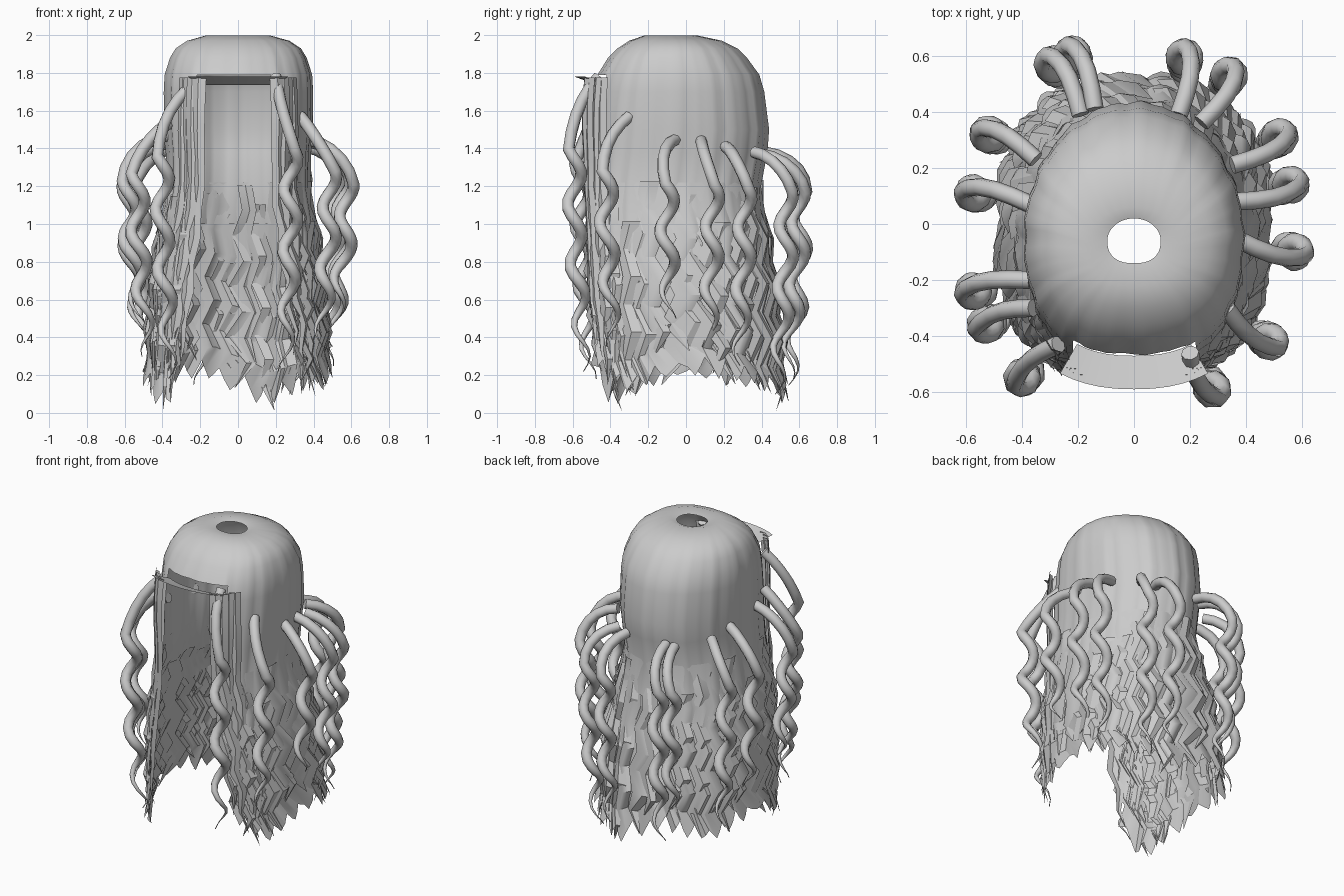
import bpy, bmesh, math, random
from mathutils import Vector

if "Cube" in bpy.data.objects:
    bpy.data.objects.remove(bpy.data.objects["Cube"])

random.seed(4)

# Body profile rows: height, half width, front y, back y
ROWS = [(1.985, .095, -.14, .02), (1.998, .17, -.22, .06), (1.97, .27, -.30, .19),
        (1.93, .33, -.36, .27), (1.88, .36, -.41, .32), (1.79, .388, -.465, .385),
        (1.70, .392, -.49, .41), (1.5, .39, -.52, .435), (1.38, .38, -.53, .425),
        (1.2, .375, -.55, .39), (1.0, .41, -.565, .42), (.8, .445, -.57, .46),
        (.6, .465, -.57, .49), (.4, .475, -.56, .51), (0, .485, -.53, .53)]


def ring_point(row, th, off=0.0):
    """Point on a horizontal ring; th = 0 is the front, positive toward +x."""
    z, a, yf, yb = row
    s, c = math.sin(th), math.cos(th)
    # Squarer in front, and squarer toward the back lower down
    e = 2 / 2.4 if c > 0 else 2 / (2 + .4 * min(1, max(0, 1.4 - z)))
    b, yc = (yb - yf) / 2, (yf + yb) / 2
    x = a * math.copysign(abs(s) ** e, s)
    y = yc - b * math.copysign(abs(c) ** e, c)
    return Vector((x + off * s, y - off * c, z))


def surf(th, z, off=0.0):
    """Point on the hair surface at any height below the crown."""
    for r0, r1 in zip(ROWS[5:], ROWS[6:]):
        if z >= r1[0]:
            break
    t = (r0[0] - z) / (r0[0] - r1[0])
    row = [p + (q - p) * t for p, q in zip(r0, r1)]
    row[0] = z
    return ring_point(row, th, off)


def activate(ob, angle):
    bpy.ops.object.select_all(action='DESELECT')
    ob.select_set(True)
    bpy.context.view_layer.objects.active = ob
    if ob.type == 'CURVE':
        bpy.ops.object.convert(target='MESH')
    bpy.ops.object.shade_smooth_by_angle(angle=math.radians(angle))


def finish(bm, name, angle):
    bmesh.ops.recalc_face_normals(bm, faces=bm.faces)
    me = bpy.data.meshes.new(name)
    bm.to_mesh(me)
    bm.free()
    ob = bpy.data.objects.new(name, me)
    bpy.context.collection.objects.link(ob)
    activate(ob, angle)


# Fluted cap with crown hole and front face opening
bm = bmesh.new()
N = 96
OPEN = math.radians(30)
rings = []
for k, row in enumerate(ROWS[:11]):
    flute = .0008 * k
    rings.append([bm.verts.new(ring_point(row, 2 * math.pi * i / N,
                  flute * (.6 * math.sin(i * 2 * math.pi * 17 / N) + .6 * math.sin(i * 2 * math.pi * 29 / N))))
                  for i in range(N)])
for k in range(len(rings) - 1):
    for i in range(N):
        th = (i + .5) * 2 * math.pi / N
        if k >= 5 and min(th, 2 * math.pi - th) < OPEN:
            continue
        j = (i + 1) % N
        bm.faces.new((rings[k][i], rings[k][j], rings[k + 1][j], rings[k + 1][i]))
finish(bm, "hair_cap", 60)

# Thin ledge above the face opening, tilted up toward its outer edge
bm = bmesh.new()
prev = None
for i in range(11):
    th = math.radians(-28 + 5.6 * i)
    cur = [bm.verts.new(surf(th, 1.735, -.01)), bm.verts.new(surf(th, 1.78, .122))]
    if prev:
        bm.faces.new((prev[0], cur[0], cur[1], prev[1]))
    prev = cur
finish(bm, "brow_ledge", 30)

# Wavy lower hair: one zigzag sheet with a jagged hem (angle, hem height)
HEM = [(0, .3), (36, .28), (55, .13), (90, .24), (130, .17), (165, .07), (195, .23),
       (230, .15), (270, .22), (300, .08), (312, .06), (324, .28), (360, .3)]


def hem(th):
    d = math.degrees(th) % 360
    for (a, p), (b, q) in zip(HEM, HEM[1:]):
        if d <= b:
            return p + (q - p) * (d - a) / (b - a)


bm = bmesh.new()
M, K = 104, 8
locks = [random.uniform(-.01, .01) for _ in range(M // 4 + 1)]
jag = [random.uniform(.03, .085) for _ in range(M // 4 + 1)]
grid = []
for k in range(K + 1):
    t = k / K
    o_k = OPEN + math.radians(8) * max(0, t - .3)
    ramp = min(1, t * 2)
    line = []
    for i in range(M + 1):
        th = o_k + (2 * math.pi - 2 * o_k) * i / M
        h = hem(th)
        if k == K:
            h += (-.5, .2, 1, .2)[i % 4] * jag[i // 4]
        z = 1.22 + (h - 1.22) * t
        zig = (-1) ** k * ramp
        ridge = (.014, .004, -.014, -.004)[i % 4] if i % 8 < 4 else (-.004, .008, .0, .012)[i % 4]
        off = (ridge + locks[i // 4]) * ramp + .014 * zig
        line.append(bm.verts.new(surf(th + .055 * zig, z, off)))
    grid.append(line)
for k in range(K):
    for i in range(M):
        bm.faces.new((grid[k][i], grid[k][i + 1], grid[k + 1][i + 1], grid[k + 1][i]))
finish(bm, "wavy_skirt", 30)


def ribbon(bm, th0, th1, ztop, zend, width, off, lift=0.0, phase=0, wave=1.0):
    """Zigzag lock with a raised middle and a pointed tip."""
    n = max(4, round((ztop - zend) / .14))
    prev = None
    for k in range(n + 1):
        t = k / n
        z = ztop + (zend - ztop) * t
        amp = wave * min(1, max(0, (1.4 - z) / .5)) * (-1) ** (k + phase)
        th = th0 + (th1 - th0) * t + .06 * amp
        o = off + .018 * amp + lift * max(0, (z - 1.0) / .78)
        w = width * min(1, (1 - t) / .25)
        if k == n:
            tip = bm.verts.new(surf(th, z, o))
            bm.faces.new((prev[0], prev[1], tip))
            bm.faces.new((prev[1], prev[2], tip))
            break
        cur = [bm.verts.new(surf(th + s * w / .9, z, o + (.012 if s == 0 else 0)))
               for s in (-1, 0, 1)]
        if prev:
            for q in range(2):
                bm.faces.new((prev[q], prev[q + 1], cur[q + 1], cur[q]))
        prev = cur


# Loose locks woven through the sheet
bm = bmesh.new()
for i in range(30):
    th = math.radians(44 + 272 * i / 29 + random.uniform(-4, 4))
    ribbon(bm, th, th + random.uniform(-.1, .1), random.uniform(1.0, 1.25),
           hem(th) + random.uniform(-.07, .1), .09, random.uniform(-.02, .008), phase=i % 2)
finish(bm, "loose_locks", 30)

# Long front curtains either side of the face
bm = bmesh.new()
for s in (-1, 1):
    for i in range(4):
        a0 = math.radians(22 + 5 * i) * s
        a1 = math.radians(36 + 8 * i) * s
        zend = (.22, .10, .005, .09)[i] + (.08 if s > 0 else 0)
        ribbon(bm, a0, a1, 1.775, zend, .075, .006 * (i % 2), .09 - .015 * i,
               phase=i % 2, wave=.5)
finish(bm, "front_curtains", 30)

# Hanging ringlets: root x, y, coil centre x, y, top z, bottom z
RINGLETS = [(-.14, .41, -.22, .605, 1.40, .15), (-.19, .39, -.29, .57, 1.39, .30),
            (.16, .39, .18, .595, 1.39, .18), (.24, .36, .34, .53, 1.40, .10),
            (.35, .21, .52, .31, 1.43, .25), (.36, .08, .56, .14, 1.46, .35),
            (.36, -.05, .575, -.10, 1.47, .50), (.33, -.30, .485, -.42, 1.59, .35),
            (.20, -.46, .28, -.59, 1.80, .22), (-.35, .23, -.52, .32, 1.42, .22),
            (-.37, .07, -.575, .11, 1.45, .40), (-.37, -.20, -.575, -.24, 1.49, .48),
            (-.36, -.30, -.53, -.36, 1.56, .30), (-.27, -.43, -.40, -.55, 1.73, .18)]
cu = bpy.data.curves.new("ringlets", 'CURVE')
cu.dimensions = '3D'
cu.bevel_depth = .032
cu.bevel_resolution = 2
cu.use_fill_caps = True
for px, py, cx, cy, z0, z1 in RINGLETS:
    root, mid = Vector((px, py, 0)), Vector((cx, cy, 0))
    out = (mid - root).normalized()
    tan = Vector((-out.y, out.x, 0))
    rad, drop = .037, .2 + .45 * (z0 - 1.39)
    bulge = .8 if z0 < 1.5 else .35
    pts = []
    # Arch out of the cap, swaying sideways first
    for u in (0, .2, .4, .6, .8):
        arch = bulge * math.sin(u * math.pi / 2) + (1 - bulge) * u
        fall = bulge * (1 - math.cos(u * math.pi / 2)) + (1 - bulge) * u
        p = root.lerp(mid + out * rad, arch) - tan * .028 * math.sin(u * math.pi)
        p.z = z0 - .02 - drop * fall
        pts.append((p, 1))
    # Falling coil that tapers to a thin tail
    ztop, n = z0 - drop - .02, 30
    for k in range(n + 1):
        t = k / n
        z = ztop + (z1 - ztop) * t
        ang = 2 * math.pi * (ztop - z) / .32
        p = mid - out * .09 * max(0, t - .35)
        p += out * rad * math.cos(ang) + tan * rad * math.sin(ang)
        p.z = z
        pts.append((p, 1 if t < .6 else max(.08, 1 - (t - .6) / .4)))
    sp = cu.splines.new('POLY')
    sp.points.add(len(pts) - 1)
    for q, (p, w) in zip(sp.points, pts):
        q.co = (*p, 1)
        q.radius = w
ob = bpy.data.objects.new("ringlets", cu)
bpy.context.collection.objects.link(ob)
activate(ob, 50)
